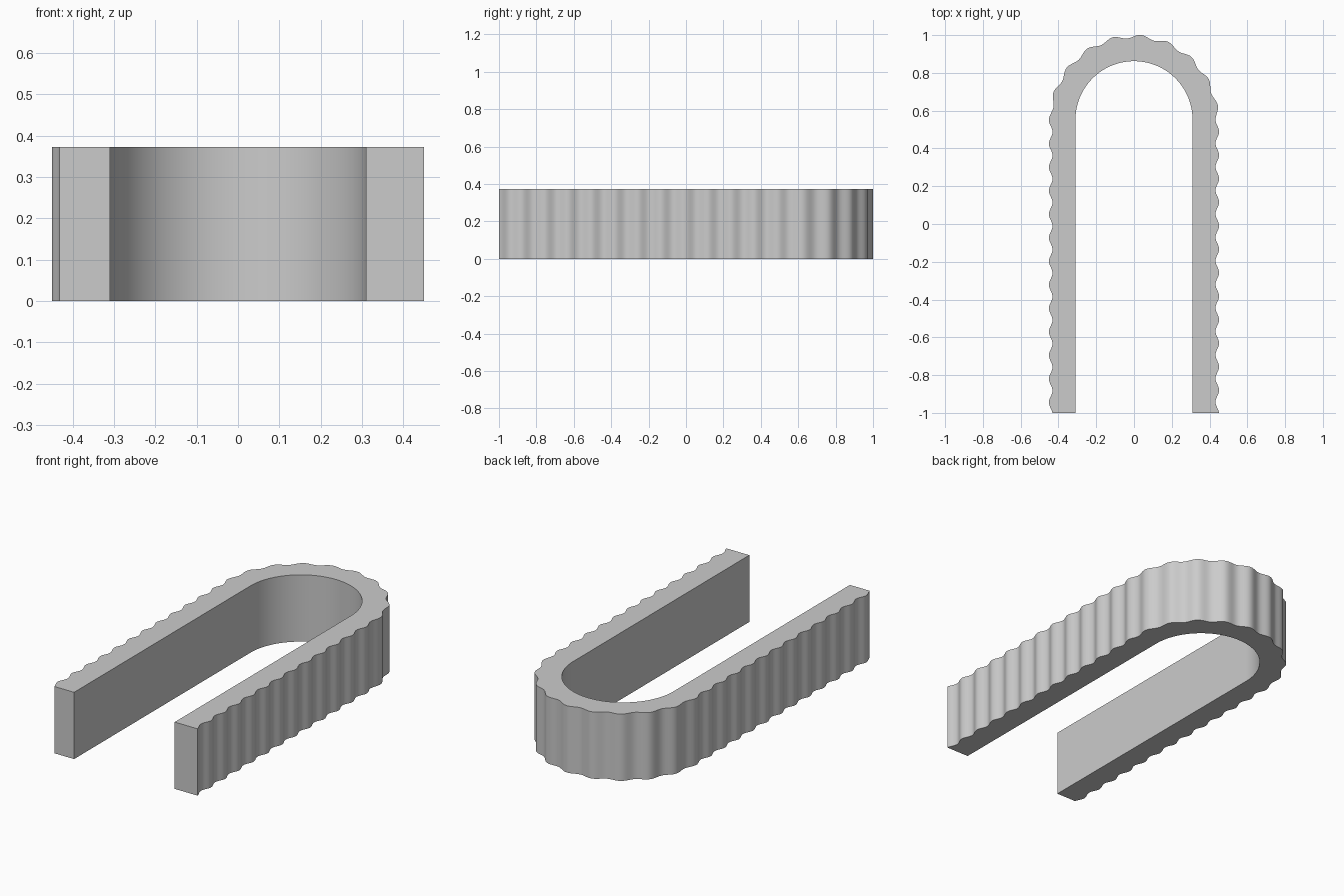
import bpy
import bmesh
from math import sin, cos, pi, tau, radians

cube = bpy.data.objects.get("Cube")
if cube:
    bpy.data.objects.remove(cube)

INNER, OUTER, AMP = 0.31, 0.441, 0.0095
ARC_Y, FRONT_Y, HEIGHT = 0.552, -1.0, 0.372
PITCH = 0.1245              # ripple length along the straight legs
FIRST_PEAK = -0.88          # first ripple crest on the +x leg
ARC_WAVES = 9.48            # ripples around the bend
LEG_STEPS, ARC_STEPS = 150, 114

leg = ARC_Y - FRONT_Y
start = (FRONT_Y - FIRST_PEAK) / PITCH
leg_waves = leg / PITCH

# Centre path of the U: (base x, base y, outward x, outward y, ripple phase)
path = []
for i in range(LEG_STEPS):
    t = i / LEG_STEPS
    path.append((0, FRONT_Y + leg * t, 1, 0, start + leg_waves * t))
for i in range(ARC_STEPS):
    t = i / ARC_STEPS
    path.append((0, ARC_Y, cos(pi * t), sin(pi * t), start + leg_waves + ARC_WAVES * t))
for i in range(LEG_STEPS + 1):
    t = i / LEG_STEPS
    path.append((0, ARC_Y - leg * t, -1, 0, start + leg_waves * (1 + t) + ARC_WAVES))

# Sweep a rectangle whose outer edge follows the ripple
bm = bmesh.new()
rings = []
for x, y, nx, ny, phase in path:
    r = OUTER + AMP * cos(tau * phase)
    corners = ((INNER, 0), (r, 0), (r, HEIGHT), (INNER, HEIGHT))
    rings.append([bm.verts.new((x + nx * d, y + ny * d, z)) for d, z in corners])
for a, b in zip(rings, rings[1:]):
    for k in range(4):
        n = (k + 1) % 4
        bm.faces.new((a[k], a[n], b[n], b[k]))
bm.faces.new(rings[0])
bm.faces.new(rings[-1])
bmesh.ops.recalc_face_normals(bm, faces=bm.faces)

mesh = bpy.data.meshes.new("rippled_u_band")
bm.to_mesh(mesh)
bm.free()
band = bpy.data.objects.new("rippled_u_band", mesh)
bpy.context.collection.objects.link(band)

# Single light grey material
grey = bpy.data.materials.new("light grey")
grey.use_nodes = True
colour = (0.6, 0.6, 0.6, 1)
grey.diffuse_color = colour
grey.node_tree.nodes["Principled BSDF"].inputs["Base Color"].default_value = colour
mesh.materials.append(grey)

# Smooth ripples, crisp rims
bpy.ops.object.select_all(action="DESELECT")
band.select_set(True)
bpy.context.view_layer.objects.active = band
bpy.ops.object.shade_smooth_by_angle(angle=radians(30))
